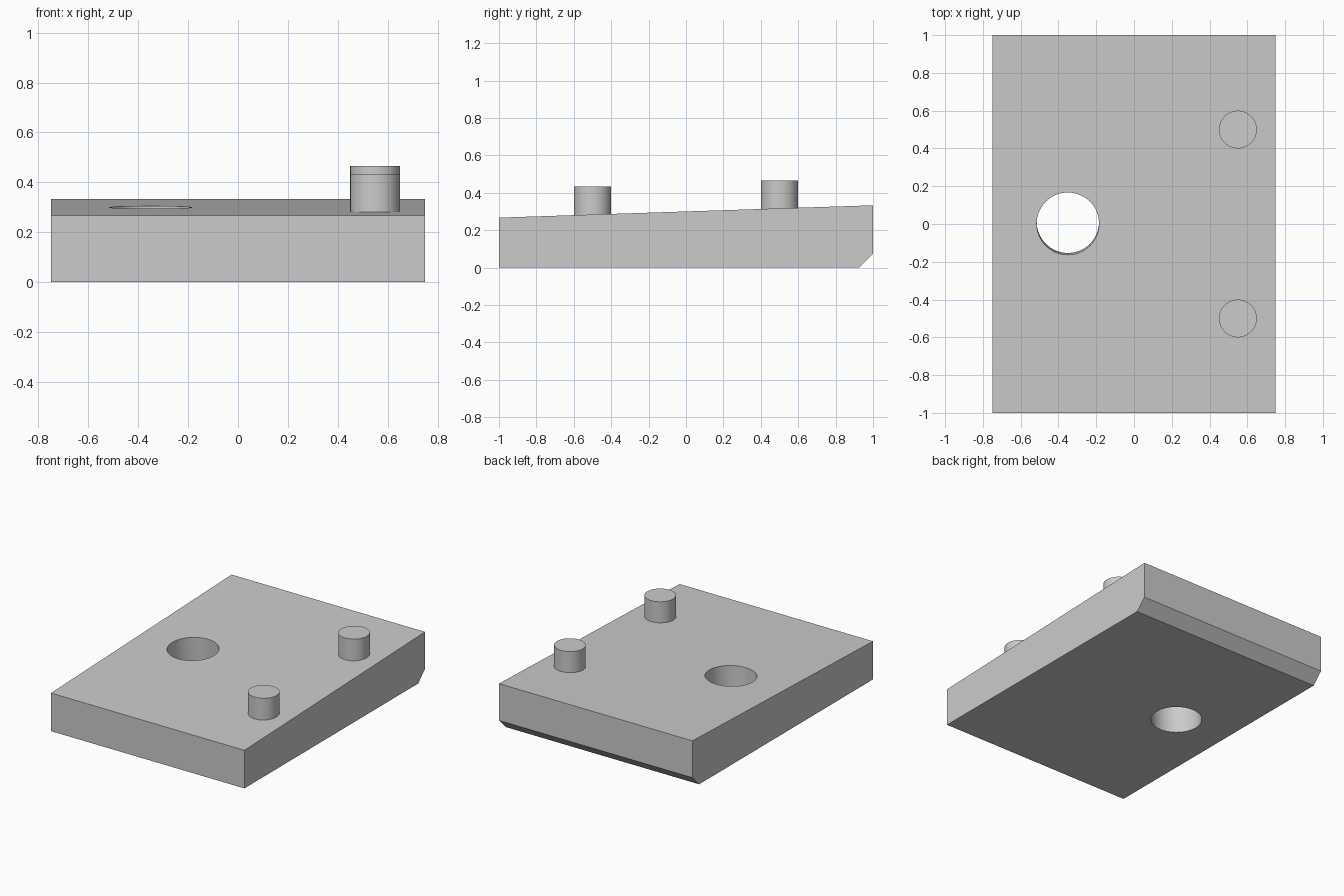
import bpy, bmesh, math

if "Cube" in bpy.data.objects:
    bpy.data.objects.remove(bpy.data.objects["Cube"])

grey = bpy.data.materials.new("plain grey")
grey.diffuse_color = (0.6, 0.6, 0.6, 1)
grey.use_nodes = True
grey.node_tree.nodes["Principled BSDF"].inputs["Base Color"].default_value = grey.diffuse_color

SLOPE = 0.033                      # rise of the top face per unit of y


def top_z(y):
    return 0.3 + SLOPE * y


def cylinder(name, radius, depth, location, tilt=0):
    bpy.ops.mesh.primitive_cylinder_add(vertices=64, radius=radius, depth=depth,
                                        location=location, rotation=(tilt, 0, 0))
    ob = bpy.context.object
    ob.name = name
    ob.data.materials.append(grey)
    return ob


def smooth(ob):
    bpy.ops.object.select_all(action='DESELECT')
    ob.select_set(True)
    bpy.context.view_layer.objects.active = ob
    bpy.ops.object.shade_smooth_by_angle(angle=math.radians(30))


# Wedge plate: side profile with a chamfered lower back edge, extruded along x
profile = [(-1, 0), (0.925, 0), (1, 0.075), (1, top_z(1)), (-1, top_z(-1))]
bm = bmesh.new()
face = bm.faces.new([bm.verts.new((-0.75, y, z)) for y, z in profile])
ext = bmesh.ops.extrude_face_region(bm, geom=[face])
bmesh.ops.translate(bm, vec=(1.5, 0, 0),
                    verts=[v for v in ext["geom"] if isinstance(v, bmesh.types.BMVert)])
bmesh.ops.recalc_face_normals(bm, faces=bm.faces)
mesh = bpy.data.meshes.new("wedge_plate")
bm.to_mesh(mesh)
bm.free()
plate = bpy.data.objects.new("wedge_plate", mesh)
mesh.materials.append(grey)
bpy.context.collection.objects.link(plate)

# Through hole, square to the sloping top face
cutter = cylinder("hole_cutter", 0.165, 1.2, (-0.35, 0.002, 0.3), math.atan(SLOPE))
cutter.hide_render = True
cut = plate.modifiers.new("hole", 'BOOLEAN')
cut.operation = 'DIFFERENCE'
cut.solver = 'EXACT'
cut.object = cutter
bpy.context.view_layer.objects.active = plate
bpy.ops.object.modifier_apply(modifier=cut.name)
bpy.data.objects.remove(cutter)
smooth(plate)

# Two upright pegs, rooted just inside the plate
for name, y in (("front_peg", -0.5), ("back_peg", 0.5)):
    low, high = top_z(y) - 0.01, top_z(y) + 0.15
    smooth(cylinder(name, 0.1, high - low, (0.55, y, (low + high) / 2)))
